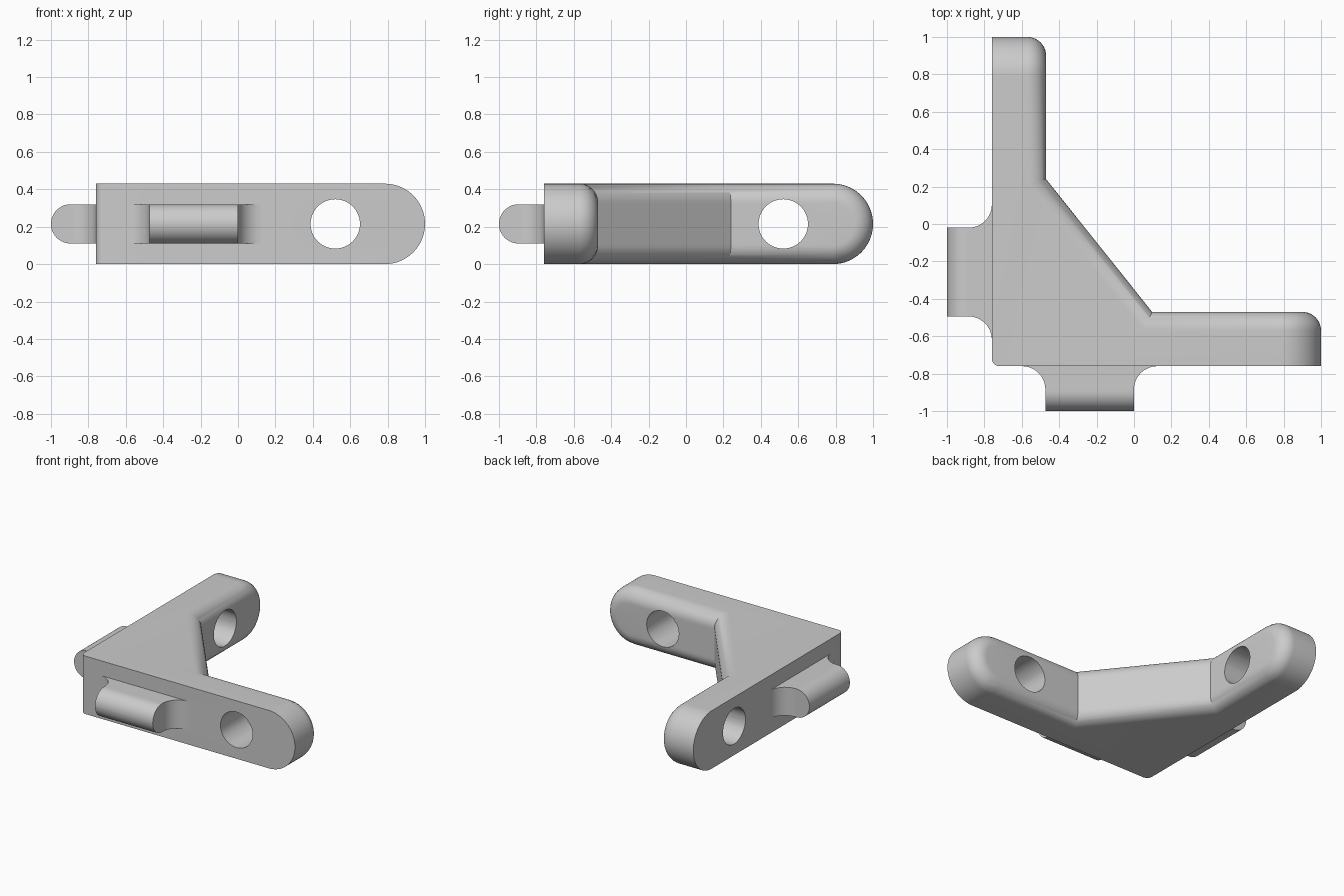
import bpy, bmesh
from math import sin, cos, pi, sqrt
from mathutils import Vector

if "Cube" in bpy.data.objects:
    bpy.data.objects.remove(bpy.data.objects["Cube"])

OUTER, INNER, HALF = -0.76, -0.47, 0.215   # arm faces and half height
FILLET, CORNER = 0.1, 0.04                 # edge rounding radii
HOLE_AT, HOLE_R = 0.52, 0.132
ELBOW_A, ELBOW_B = Vector((0.097, INNER)), Vector((INNER, 0.24))

grey = bpy.data.materials.new("grey plastic")
grey.use_nodes = True
grey.diffuse_color = (0.6, 0.6, 0.6, 1)
grey.node_tree.nodes["Principled BSDF"].inputs["Base Color"].default_value = (0.6, 0.6, 0.6, 1)


def loft(name, rings):
    """Skin a stack of closed rings and cap both ends."""
    bm = bmesh.new()
    loops = [[bm.verts.new(p) for p in ring] for ring in rings]
    n = len(loops[0])
    for low, high in zip(loops, loops[1:]):
        for i in range(n):
            j = (i + 1) % n
            bm.faces.new((low[i], low[j], high[j], high[i]))
    bm.faces.new(loops[0][::-1])
    bm.faces.new(loops[-1])
    bmesh.ops.remove_doubles(bm, verts=bm.verts, dist=0.00005)
    bmesh.ops.recalc_face_normals(bm, faces=bm.faces)
    mesh = bpy.data.meshes.new(name)
    bm.to_mesh(mesh)
    bm.free()
    mesh.materials.append(grey)
    obj = bpy.data.objects.new(name, mesh)
    bpy.context.collection.objects.link(obj)
    return obj


def activate(obj):
    bpy.ops.object.select_all(action='DESELECT')
    obj.select_set(True)
    bpy.context.view_layer.objects.active = obj


def smooth(obj):
    activate(obj)
    bpy.ops.object.shade_smooth_by_angle(angle=pi / 6)


def arm_end(z, steps=10):
    """Rounded tip of an arm at height z, from outer face to inner face."""
    edge = min(z, 2 * HALF - z, FILLET)
    limit = INNER - FILLET + sqrt(max(FILLET ** 2 - (FILLET - edge) ** 2, 0))
    pts = []
    for j in range(-1, steps + 1):
        t = max(j, 0) / steps * pi / 2
        inset = FILLET * (1 - cos(t))
        x = 1 - HALF + sqrt(max((HALF - inset) ** 2 - (z - HALF) ** 2, 0))
        y = OUTER if j < 0 else min(INNER - FILLET + FILLET * sin(t), limit)
        pts.append((x, y))
    return pts, INNER - limit


def body_ring(z):
    tip, inset = arm_end(z)
    # inner elbows, moved inwards where the edge is rounded
    d = (ELBOW_B - ELBOW_A).normalized()
    nx, ny = -d.y, d.x
    a = (ELBOW_A.x + inset * (1 + ny) / nx, INNER - inset)
    b = (INNER - inset, ELBOW_B.y + inset * (1 + nx) / ny)
    c = OUTER + CORNER
    corner = [(c - CORNER * cos(k * pi / 12), c - CORNER * sin(k * pi / 12)) for k in range(7)]
    outline = corner + tip + [a, b] + [(y, x) for x, y in reversed(tip)]
    return [(x, y, z) for x, y in outline]


# Angled body: two round-ended arms with a diagonal brace
layers = 40
body = loft("corner_bracket", [body_ring(HALF * (1 - cos(pi * i / layers))) for i in range(layers + 1)])

# Bolt hole through each arm
for axis in "xy":
    along, across = HOLE_AT, (OUTER + INNER) / 2
    rings = []
    for depth in (across - 0.25, across + 0.25):
        ring = []
        for k in range(48):
            u = along + HOLE_R * cos(k * pi / 24)
            z = HALF + HOLE_R * sin(k * pi / 24)
            ring.append((u, depth, z) if axis == "y" else (depth, u, z))
        rings.append(ring)
    cutter = loft("hole_cutter", rings)
    cutter.hide_render = True
    activate(body)
    mod = body.modifiers.new("hole", 'BOOLEAN')
    mod.operation, mod.solver, mod.object = 'DIFFERENCE', 'EXACT', cutter
    bpy.ops.object.modifier_apply(modifier=mod.name)
    bpy.data.objects.remove(cutter)
smooth(body)


def tab(name, centre, swap):
    """Locating tab with a round nose and flared root."""
    half_w, half_h, flare = 0.237, 0.105, 0.125
    sections = [(OUTER + 0.04, half_w + flare, half_h)]
    for k in range(13):
        t = k / 12 * pi / 2
        sections.append((OUTER - flare * (1 - cos(t)), half_w + flare * (1 - sin(t)), half_h))
    for k in range(13):
        t = k / 12 * pi / 2
        sections.append((-1 + half_h - half_h * sin(t), half_w, max(half_h * cos(t), 0.001)))
    rings = []
    for v, w, h in sections:
        ring = [(centre + i * w, v, HALF + j * h) for i, j in ((-1, -1), (1, -1), (1, 1), (-1, 1))]
        rings.append([(y, x, z) for x, y, z in ring] if swap else ring)
    smooth(loft(name, rings))


tab("front_tab", -0.237, False)
tab("right_tab", -0.257, True)
